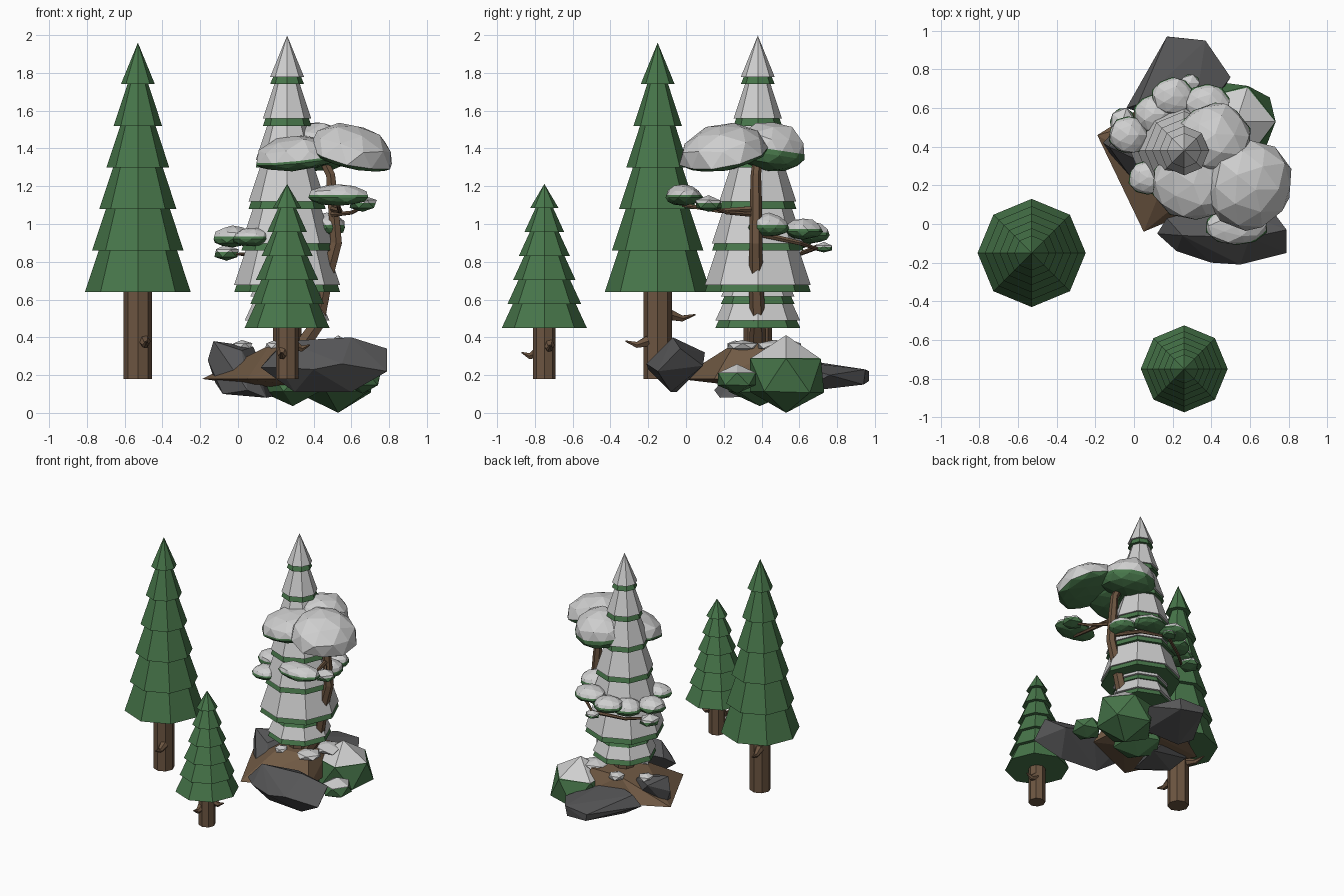
import bpy, bmesh, math, random
from mathutils import Matrix, Euler

random.seed(4)
cube = bpy.data.objects.get("Cube")
if cube:
    bpy.data.objects.remove(cube, do_unlink=True)


def material(name, rgb):
    mat = bpy.data.materials.new(name)
    mat.use_nodes = True
    mat.diffuse_color = (*rgb, 1)
    mat.node_tree.nodes["Principled BSDF"].inputs["Base Color"].default_value = (*rgb, 1)
    return mat


NEEDLE = material("needle green", (0.063, 0.18, 0.068))
SNOW = material("snow", (0.62, 0.62, 0.62))
BARK = material("bark brown", (0.15, 0.09, 0.052))
EARTH = material("earth brown", (0.17, 0.105, 0.06))
STONE = material("stone grey", (0.095, 0.095, 0.098))


def finish(name, bm, *mats):
    bmesh.ops.recalc_face_normals(bm, faces=bm.faces)
    mesh = bpy.data.meshes.new(name)
    bm.to_mesh(mesh)
    bm.free()
    for mat in mats:
        mesh.materials.append(mat)
    obj = bpy.data.objects.new(name, mesh)
    bpy.context.collection.objects.link(obj)
    return obj


def frustum(bm, x, y, low, high, r_low, r_high):
    bmesh.ops.create_cone(bm, cap_ends=True, segments=8, radius1=r_low, radius2=r_high,
                          depth=high - low,
                          matrix=Matrix.Translation((x, y, (low + high) / 2)))


def tiers(name, x, y, base, step, r_base, r_tip, mat):
    """Six stacked skirts of equal slope, the last one ending in a point."""
    bm = bmesh.new()
    for i in range(6):
        r = r_base + (r_tip - r_base) * i / 5
        low = base + i * step
        frustum(bm, x, y, low, low + step, r, 0 if i == 5 else r - r_base * 0.26)
    return finish(name, bm, mat)


def trunk(name, x, y, top, r):
    bm = bmesh.new()
    frustum(bm, x, y, 0.18, top, r, r)
    return finish(name, bm, BARK)


def limb(name, points, thick, thin):
    """Tapered bent branch."""
    curve = bpy.data.curves.new(name, 'CURVE')
    curve.dimensions = '3D'
    curve.bevel_depth = 1
    curve.bevel_resolution = 1
    curve.use_fill_caps = True
    spline = curve.splines.new('POLY')
    spline.points.add(len(points) - 1)
    for i, (p, co) in enumerate(zip(spline.points, points)):
        p.co = (*co, 1)
        p.radius = thick + (thin - thick) * i / (len(points) - 1)
    spline.use_smooth = False
    curve.materials.append(BARK)
    obj = bpy.data.objects.new(name, curve)
    bpy.context.collection.objects.link(obj)
    bpy.ops.object.select_all(action='DESELECT')
    obj.select_set(True)
    bpy.context.view_layer.objects.active = obj
    bpy.ops.object.convert(target='MESH')


def stub(name, x, y, z, dx, dy, length):
    """Small broken branch that hooks upward."""
    limb(name, [(x + dx * length * t, y + dy * length * t, z + lift)
                for t, lift in ((0.3, 0.02), (0.65, 0), (1, 0.02))], 0.032, 0.004)


def clump(name, centre, size, snow_from=-0.1, flat=0.45, tilt=(0, 0), detail=2):
    """Faceted foliage clump with snow above a cut height."""
    bm = bmesh.new()
    bmesh.ops.create_icosphere(bm, subdivisions=detail, radius=1)
    for v in bm.verts:
        v.co *= random.uniform(0.94, 1.06)
        if v.co.z < 0:
            v.co.z *= flat
    bmesh.ops.bisect_plane(bm, geom=bm.verts[:] + bm.edges[:] + bm.faces[:],
                           plane_co=(0, 0, snow_from), plane_no=(0, 0, 1))
    for f in bm.faces:
        f.material_index = int(f.calc_center_median().z > snow_from)
    turn = Euler((tilt[0], tilt[1], 0)).to_matrix().to_4x4()
    bm.transform(Matrix.Translation(centre) @ turn @ Matrix.Diagonal((*size, 1)))
    return finish(name, bm, NEEDLE, SNOW)


def hull(name, points, mat):
    bm = bmesh.new()
    for p in points:
        bm.verts.new(p)
    result = bmesh.ops.convex_hull(bm, input=bm.verts[:])
    spare = {g for g in result["geom_interior"] if isinstance(g, bmesh.types.BMVert)}
    bmesh.ops.delete(bm, geom=list(spare), context='VERTS')
    bmesh.ops.dissolve_limit(bm, angle_limit=math.radians(4),
                             verts=bm.verts[:], edges=bm.edges[:])
    return finish(name, bm, mat)


# Conifers: bare pair, then a nested snowy pair on the mound
TALL = (0.64, 0.22, 0.28, 0.09)
SHORT = (0.45, 0.127, 0.225, 0.075)
for label, x, y, shape, r, snowy in (("tall_fir", -0.53, -0.15, TALL, 0.075, False),
                                     ("short_fir", 0.26, -0.75, SHORT, 0.06, False),
                                     ("snowy_tall_fir", 0.26, 0.38, TALL, 0.075, True),
                                     ("snowy_short_fir", 0.26, 0.38, SHORT, 0.06, True)):
    trunk(label + "_trunk", x, y, shape[0] + 0.05, r)
    tiers(label + "_needles", x, y, *shape, NEEDLE)
    if snowy:
        tiers(label + "_snow", x, y, shape[0] + 0.038, *shape[1:], SNOW)

# Branch stubs on the bare trunks
stub("tall_fir_front_stub", -0.5, -0.15, 0.36, 0.1, -1, 0.17)
stub("tall_fir_back_stub", -0.55, -0.15, 0.5, -0.25, 1, 0.2)
stub("short_fir_front_stub", 0.24, -0.75, 0.3, -0.1, -1, 0.12)
stub("short_fir_side_stub", 0.26, -0.73, 0.34, 1, 0.1, 0.12)

# Leaning tree trunk and limbs
limb("leaning_trunk", [(0.33, 0.38, 0.34), (0.42, 0.38, 0.47), (0.47, 0.37, 0.72),
                       (0.52, 0.37, 0.9), (0.5, 0.37, 1.15), (0.49, 0.37, 1.26),
                       (0.44, 0.38, 1.36)], 0.045, 0.024)
limb("front_limb", [(0.5, 0.37, 1.08), (0.54, 0.18, 1.07), (0.53, -0.02, 1.1)], 0.018, 0.01)
limb("side_limb", [(0.5, 0.35, 1.05), (0.6, 0.22, 1.06), (0.66, 0.14, 1.09)], 0.014, 0.008)
limb("back_limb", [(0.5, 0.38, 0.95), (0.44, 0.6, 0.9), (0.28, 0.72, 0.86)], 0.018, 0.008)
limb("left_limb", [(0.28, 0.7, 0.88), (0.1, 0.6, 0.84), (-0.04, 0.48, 0.84)], 0.014, 0.008)

# Leaning tree crown
clump("crown_right", (0.59, 0.21, 1.36), (0.23, 0.24, 0.17), 0, 0.3, (0.2, 0.25))
clump("crown_left", (0.32, 0.22, 1.34), (0.23, 0.21, 0.13), 0.1, 0.4, (0.1, -0.1))
clump("crown_back", (0.42, 0.44, 1.37), (0.2, 0.19, 0.18), 0.15, 0.5, (-0.15, 0))

# Lower foliage pads
for i, (centre, rx, ry) in enumerate((((0.53, -0.01, 1.14), 0.16, 0.1),
                                      ((0.66, 0.12, 1.1), 0.08, 0.08),
                                      ((-0.03, 0.46, 0.92), 0.1, 0.1),
                                      ((-0.06, 0.53, 0.84), 0.075, 0.08),
                                      ((0.07, 0.24, 0.92), 0.1, 0.09),
                                      ((0.1, 0.57, 0.91), 0.1, 0.1),
                                      ((0.2, 0.66, 0.94), 0.11, 0.1),
                                      ((0.29, 0.73, 0.87), 0.055, 0.05),
                                      ((0.38, 0.62, 0.96), 0.12, 0.1),
                                      ((0.47, 0.44, 0.98), 0.1, 0.11))):
    clump(f"foliage_pad_{i + 1}", centre, (rx, ry, ry * 0.7), 0.2, 0.6, detail=2 if ry > 0.08 else 1)

# Earth mound
hull("earth_mound", [(-0.19, 0.46, 0.18), (0.05, -0.04, 0.18), (0.5, 0.15, 0.18),
                     (0.45, 0.65, 0.18), (0, 0.58, 0.19), (0.17, 0.25, 0.36),
                     (0.42, 0.26, 0.37), (0.42, 0.56, 0.36),
                     (0.17, 0.56, 0.36), (0.1, 0.3, 0.14), (0.35, 0.3, 0.14),
                     (0.3, 0.55, 0.14)], EARTH)

# Boulders
hull("front_boulder", [(0.12, -0.05, 0.24), (0.22, -0.14, 0.24), (0.4, -0.2, 0.23),
                       (0.55, -0.21, 0.26), (0.79, -0.15, 0.22), (0.79, -0.03, 0.34),
                       (0.6, -0.07, 0.4), (0.25, -0.06, 0.38), (0.17, 0.03, 0.3),
                       (0.45, 0.1, 0.32), (0.7, 0.09, 0.25), (0.6, -0.08, 0.11),
                       (0.3, -0.05, 0.11)], STONE)
hull("back_boulder", [(-0.04, 0.6, 0.2), (0.17, 0.97, 0.22), (0.37, 0.95, 0.23),
                      (0.5, 0.76, 0.2), (0.3, 0.5, 0.28), (0.02, 0.62, 0.28),
                      (0.36, 0.78, 0.25), (0.18, 0.97, 0.17), (0.36, 0.94, 0.15),
                      (0.1, 0.6, 0.11), (0.4, 0.6, 0.11)], STONE)
hull("left_boulder", [(-0.16, 0.42, 0.28), (-0.13, 0.4, 0.38), (0.02, 0.33, 0.33),
                      (0.08, 0.48, 0.35), (-0.05, 0.54, 0.34), (-0.12, 0.42, 0.16),
                      (-0.08, 0.3, 0.1), (0.15, 0.18, 0.08), (0.2, 0.45, 0.09),
                      (0.05, 0.15, 0.12)], STONE)

# Snow capped bushes
clump("large_bush", (0.53, 0.53, 0.2), (0.23, 0.23, 0.2), 0.45, 1, detail=1)
clump("middle_bush", (0.29, 0.39, 0.17), (0.18, 0.2, 0.13), 0.9, 1, detail=1)
clump("small_bush", (0.66, 0.27, 0.18), (0.11, 0.12, 0.075), 0.4, 1, detail=1)

# Snow drifts on the mound
for i, (x, y, r) in enumerate(((0.19, 0.26, 0.05), (0.4, 0.3, 0.09), (0.44, 0.47, 0.11),
                               (0.2, 0.56, 0.06), (0.02, 0.46, 0.06))):
    clump(f"snow_drift_{i + 1}", (x, y, 0.355), (r, r, 0.03), -1.5, 1, detail=1)
